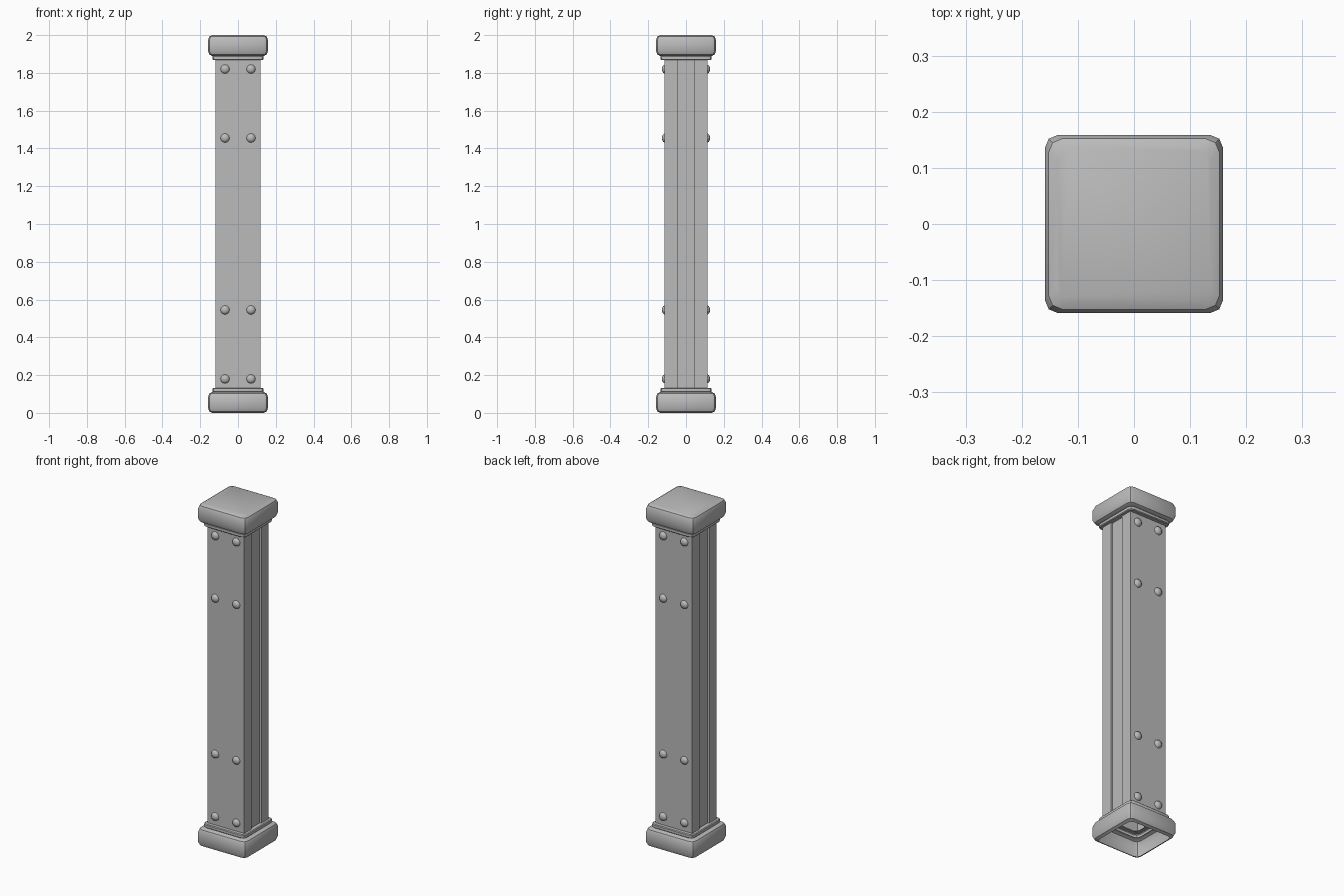
import bpy, bmesh
from math import radians, sin, cos, pi

cube = bpy.data.objects.get("Cube")
if cube:
    bpy.data.objects.remove(cube, do_unlink=True)

stone = bpy.data.materials.new("grey_metal")
stone.use_nodes = True
GREY = (0.5, 0.5, 0.5, 1)
stone.diffuse_color = GREY
stone.node_tree.nodes["Principled BSDF"].inputs["Base Color"].default_value = GREY


def finish(bm, name, angle=35):
    mesh = bpy.data.meshes.new(name)
    bmesh.ops.recalc_face_normals(bm, faces=bm.faces)
    bm.to_mesh(mesh)
    bm.free()
    mesh.materials.append(stone)
    obj = bpy.data.objects.new(name, mesh)
    bpy.context.collection.objects.link(obj)
    bpy.ops.object.select_all(action='DESELECT')
    obj.select_set(True)
    bpy.context.view_layer.objects.active = obj
    bpy.ops.object.shade_smooth_by_angle(angle=radians(angle))
    return obj


def loft(bm, loops):
    rings = [[bm.verts.new(p) for p in loop] for loop in loops]
    n = len(rings[0])
    for a, b in zip(rings, rings[1:]):
        for i in range(n):
            j = (i + 1) % n
            bm.faces.new((a[i], a[j], b[j], b[i]))
    return rings


def rounded_square(half, z, radius=0.024):
    c = half - radius
    pts = []
    for k, (sx, sy) in enumerate([(1, 1), (-1, 1), (-1, -1), (1, -1)]):
        for s in range(3):
            a = (k + s / 2) * pi / 2
            pts.append((sx * c + radius * cos(a), sy * c + radius * sin(a), z))
    return pts


# Cushion block with a thin collar: (half width, height from the outer end)
block = [(0.137, 0), (0.152, 0.008), (0.159, 0.026), (0.159, 0.084),
         (0.152, 0.102), (0.138, 0.11), (0.132, 0.11), (0.136, 0.114),
         (0.136, 0.128), (0.132, 0.132), (0.11, 0.132)]

# Base, open underneath
bm = bmesh.new()
loft(bm, [rounded_square(h, z) for h, z in block])
finish(bm, "base")

# Capital, closed on top
bm = bmesh.new()
rings = loft(bm, [rounded_square(h, 2 - z) for h, z in block])
bm.faces.new(rings[0])
finish(bm, "capital")

# Shaft: two wide flanges with a shallow recessed web between them
W, D, WEB, RECESS = 0.119, 0.1125, 0.045, 0.012
quarter = [(W, D), (W, WEB), (W - RECESS, WEB)]
half = quarter + [(x, -y) for x, y in reversed(quarter)]
outline = half + [(-x, -y) for x, y in half]
bm = bmesh.new()
loft(bm, [[(x, y, z) for x, y in outline] for z in (0.13, 1.87)])
finish(bm, "shaft")

# Domed rivets on the front and back flanges
R, HEIGHT, SIDES = 0.024, 0.015, 12
for side, label in ((-1, "front"), (1, "back")):
    bm = bmesh.new()
    for x in (-0.0685, 0.0685):
        for z in (0.18, 0.545, 1.455, 1.82):
            loops = []
            for t in (0, 30, 60):
                r, y = R * cos(radians(t)), side * (D + HEIGHT * sin(radians(t)))
                loops.append([(x + r * cos(2 * pi * i / SIDES), y,
                               z + r * sin(2 * pi * i / SIDES)) for i in range(SIDES)])
            last = loft(bm, loops)[-1]
            tip = bm.verts.new((x, side * (D + HEIGHT), z))
            for i in range(SIDES):
                bm.faces.new((last[i], last[(i + 1) % SIDES], tip))
    finish(bm, label + "_rivets", 60)
